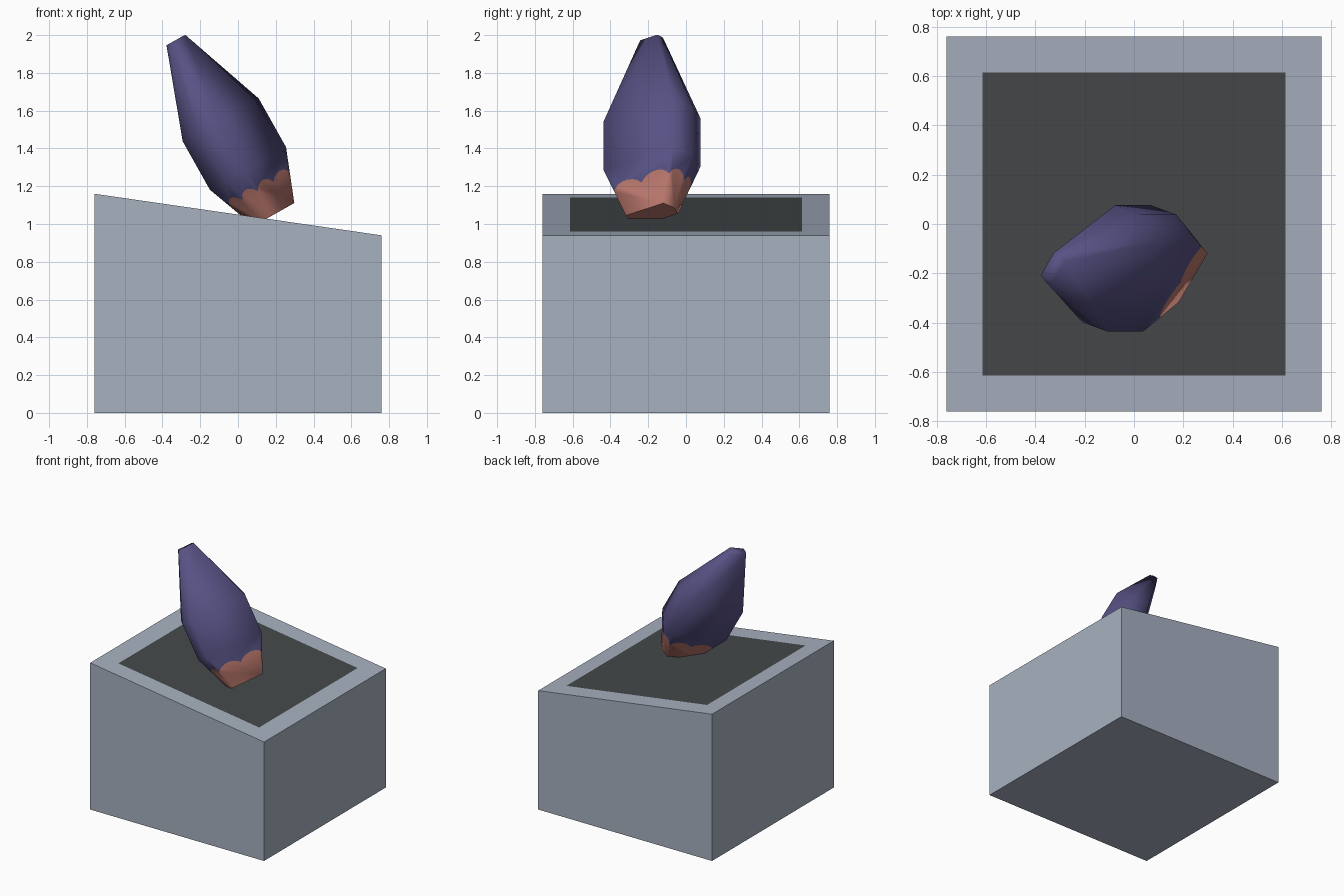
import bpy, bmesh, math
from mathutils import Vector

if "Cube" in bpy.data.objects:
    bpy.data.objects.remove(bpy.data.objects["Cube"])


def material(name, rgb):
    m = bpy.data.materials.new(name)
    m.diffuse_color = (*rgb, 1)
    m.use_nodes = True
    m.node_tree.nodes["Principled BSDF"].inputs["Base Color"].default_value = m.diffuse_color
    return m


def finish(bm, name, mats):
    bmesh.ops.recalc_face_normals(bm, faces=bm.faces)
    me = bpy.data.meshes.new(name)
    bm.to_mesh(me)
    bm.free()
    for m in mats:
        me.materials.append(m)
    ob = bpy.data.objects.new(name, me)
    bpy.context.collection.objects.link(ob)
    return ob


pale = material("pale blue grey", (0.39, 0.44, 0.53))
dark = material("charcoal", (0.06, 0.066, 0.07))
purple = material("deep violet", (0.095, 0.083, 0.23))
rose = material("dusty rose", (0.50, 0.19, 0.155))

# Wedge-topped block with a dark square set into the sloping top
HALF, INNER = 0.76, 0.615
CORNERS = [(-1, -1), (1, -1), (1, 1), (-1, 1)]


def top_z(x):
    return 1.05 - 0.1447 * x


bm = bmesh.new()
low = [bm.verts.new((x * HALF, y * HALF, 0)) for x, y in CORNERS]
high = [bm.verts.new((x * HALF, y * HALF, top_z(x * HALF))) for x, y in CORNERS]
inset = [bm.verts.new((x * INNER, y * INNER, top_z(x * INNER))) for x, y in CORNERS]
bm.faces.new(low[::-1])
for a, b in ((low, high), (high, inset)):
    for i in range(4):
        j = (i + 1) % 4
        bm.faces.new((a[i], a[j], b[j], b[i]))
bm.faces.new(inset).material_index = 1
finish(bm, "block", [pale, dark])

# Leaning bud: six-cornered flattened section swept along a tilted axis
base = Vector((0.19, -0.18, 1.05))
axis = Vector((-0.49, 0, 0.872)).normalized()
side = Vector((axis.z, 0, -axis.x))
depth = Vector((0, 1, 0))
ANGLES = [26, 58, 86, 206, 238, 266]
SHAPE = [Vector((math.cos(math.radians(a)), math.sin(math.radians(a)))) for a in ANGLES]
RINGS = [(0, 0.138), (0.28, 0.257), (0.575, 0.257), (1.06, 0.063)]


def place(p, t, r):
    return base + axis * t + (side * p.x + depth * p.y) * r


bm = bmesh.new()
rings = [[bm.verts.new(place(p, t, r)) for p in SHAPE] for t, r in RINGS]
bottom = bm.faces.new(rings[0][::-1])
bottom.material_index = 1
tip = bm.faces.new(rings[-1])

# Scalloped colour border between the first two rings
border = []
for i in range(6):
    p, q = SHAPE[i], SHAPE[(i + 1) % 6]
    wide = (q - p).length > 1
    n, humps = (16, 2) if wide else (6, 1)
    row = []
    for k in range(n):
        f = k / n
        t = 0.148 + 0.04 * abs(math.sin(math.pi * humps * f)) ** 0.7
        r = RINGS[0][1] + (RINGS[1][1] - RINGS[0][1]) * t / RINGS[1][0]
        row.append(bm.verts.new(place(p.lerp(q, f), t, r)))
    border.append(row)
for i in range(6):
    j = (i + 1) % 6
    line = border[i] + [border[j][0]]
    bm.faces.new([rings[0][i], rings[0][j]] + line[::-1]).material_index = 1
    bm.faces.new(line + [rings[1][j], rings[1][i]])
    for a, b in zip(rings[1:], rings[2:]):
        bm.faces.new((a[i], a[j], b[j], b[i]))

# Smooth sides, crisp base rim
for f in bm.faces:
    f.smooth = True
for e in bottom.edges:
    e.smooth = False
finish(bm, "leaning_bud", [purple, rose])
